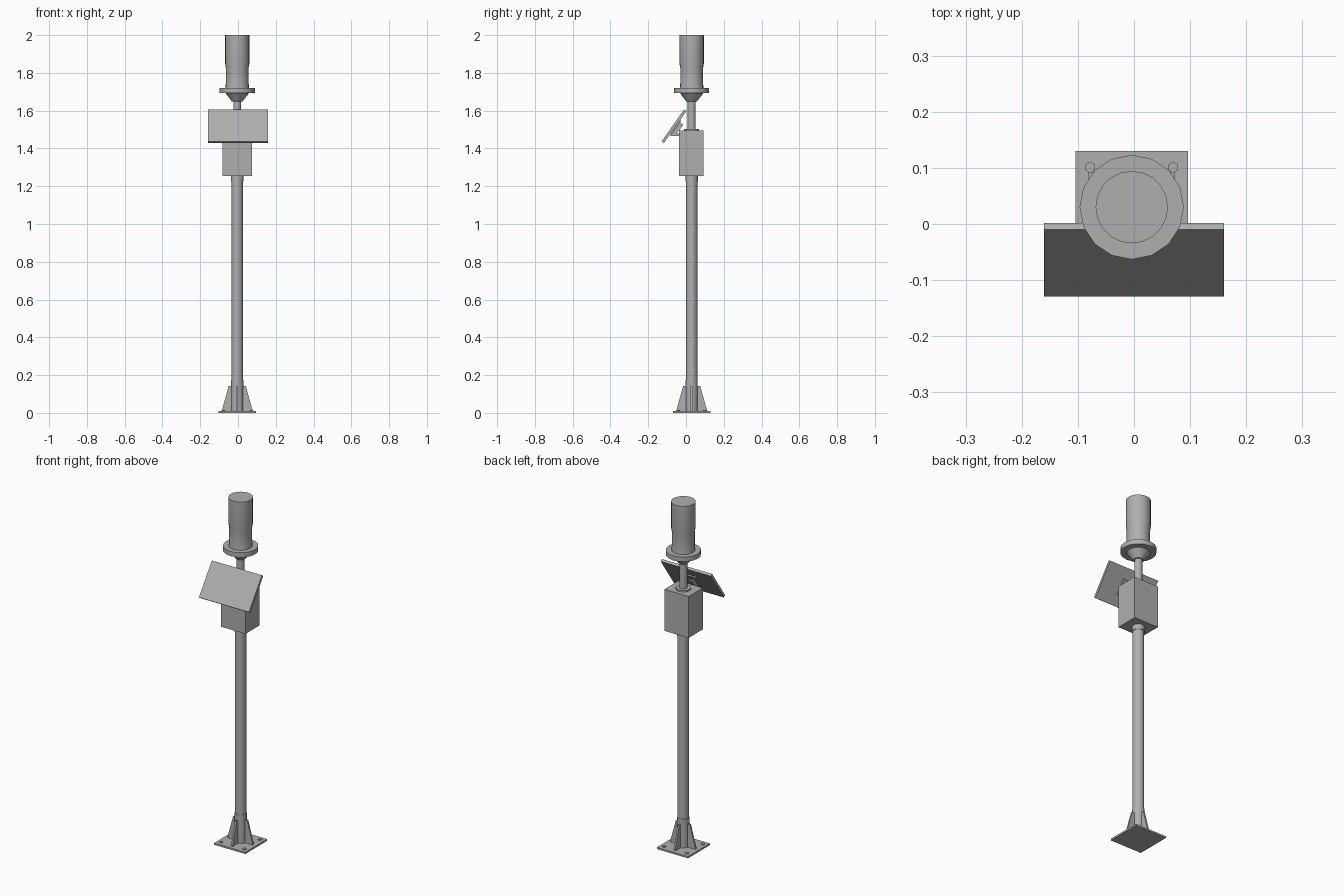
import bpy, bmesh, math
from mathutils import Matrix, Vector

if "Cube" in bpy.data.objects:
    bpy.data.objects.remove(bpy.data.objects["Cube"])

CX, CY = -0.004, 0.03   # pole axis

# Mid grey paint shared by every part
PAINT = bpy.data.materials.new("grey_paint")
PAINT.diffuse_color = (0.43, 0.43, 0.43, 1)
PAINT.use_nodes = True
PAINT.node_tree.nodes["Principled BSDF"].inputs["Base Color"].default_value = PAINT.diffuse_color


def finish(bm, name, smooth=False):
    bmesh.ops.recalc_face_normals(bm, faces=bm.faces)
    me = bpy.data.meshes.new(name)
    bm.to_mesh(me)
    bm.free()
    me.materials.append(PAINT)
    ob = bpy.data.objects.new(name, me)
    bpy.context.collection.objects.link(ob)
    if smooth:
        bpy.ops.object.select_all(action='DESELECT')
        ob.select_set(True)
        bpy.context.view_layer.objects.active = ob
        bpy.ops.object.shade_smooth_by_angle(angle=math.radians(35))
    return ob


def lathe(name, profile, x=CX, y=CY, n=20, smooth=True):
    """Closed solid of revolution from (radius, z) points."""
    bm = bmesh.new()
    rings = [[bm.verts.new((x + r * math.sin(2 * math.pi * i / n),
                            y + r * math.cos(2 * math.pi * i / n), z))
              for i in range(n)] for r, z in profile]
    for a, b in zip(rings, rings[1:]):
        for i in range(n):
            j = (i + 1) % n
            bm.faces.new((a[i], a[j], b[j], b[i]))
    bm.faces.new(rings[0])
    bm.faces.new(rings[-1])
    return finish(bm, name, smooth)


def box(name, size, loc, tilt=0.0):
    bm = bmesh.new()
    m = (Matrix.Translation(loc) @ Matrix.Rotation(tilt, 4, 'X')
         @ Matrix.Diagonal((*size, 1)))
    bmesh.ops.create_cube(bm, size=1, matrix=m)
    return finish(bm, name)


def prism(name, pts, thick, matrix):
    """Polygon in local XZ, extruded symmetrically along local Y."""
    bm = bmesh.new()
    f = bm.faces.new([bm.verts.new((u, -thick / 2, v)) for u, v in pts])
    ext = bmesh.ops.extrude_face_region(bm, geom=[f])['geom']
    vs = [g for g in ext if isinstance(g, bmesh.types.BMVert)]
    bmesh.ops.translate(bm, verts=vs, vec=(0, thick, 0))
    bmesh.ops.transform(bm, matrix=matrix, verts=bm.verts)
    return finish(bm, name)


# Base plate, gussets and anchor bolts
box("base_plate", (0.2, 0.2, 0.01), (CX, CY, 0.005))
for k in range(4):
    m = Matrix.Translation((CX, CY, 0)) @ Matrix.Rotation(k * math.pi / 2, 4, 'Z')
    prism("base_gusset", [(0.025, 0.008), (0.08, 0.008), (0.08, 0.018),
                          (0.045, 0.143), (0.025, 0.143)], 0.01, m)
for sx in (-1, 1):
    for sy in (-1, 1):
        lathe("anchor_bolt", [(0.01, 0.008), (0.01, 0.015)],
              CX + sx * 0.074, CY + sy * 0.071, 6, False)

# Main pole with sleeves at both ends
lathe("lower_sleeve", [(0.032, 0.008), (0.032, 0.175)])
lathe("main_pole", [(0.03, 0.01), (0.03, 1.26)])
lathe("upper_sleeve", [(0.033, 1.225), (0.033, 1.257)])

# Control box, neck flange and thin upper pole
box("control_box", (0.155, 0.13, 0.24), (CX, 0.028, 1.374))
lathe("neck_flange", [(0.04, 1.49), (0.04, 1.502)])
lathe("upper_pole", [(0.021, 1.49), (0.021, 1.66)])

# Lamp head: mounting cone, ring and gently waisted lens
lathe("lamp_mount", [(0.028, 1.648), (0.06, 1.69), (0.06, 1.7)])
lathe("lamp_ring", [(0.093, 1.693), (0.093, 1.72)], n=16)
lathe("lamp_lens", [(0.063, 1.715), (0.06, 1.75), (0.06, 1.825),
                    (0.0645, 1.85), (0.0645, 2.0)])

# Tilted solar panel
ANG = math.radians(54.8)
N = Vector((0, -math.sin(ANG), math.cos(ANG)))     # outward face normal
FACE = Vector((0, -0.0695, 1.522))
T = 0.015
box("solar_panel", (0.32, 0.206, T), FACE - N * T / 2, ANG)

# Panel bracket: back plate, cheeks, cross plate and arm to the box
box("bracket_back_plate", (0.09, 0.09, 0.008), FACE - N * (T + 0.003), ANG)
for s in (-1, 1):
    box("bracket_cheek", (0.006, 0.07, 0.026), FACE - N * (T + 0.013) + Vector((s * 0.025, 0, 0)), ANG)
box("bracket_cross_plate", (0.056, 0.04, 0.006), FACE - N * (T + 0.024) + Vector((0, 0.009, 0.012)), ANG)
box("bracket_arm", (0.05, 0.05, 0.014), (0, -0.058, 1.473))
